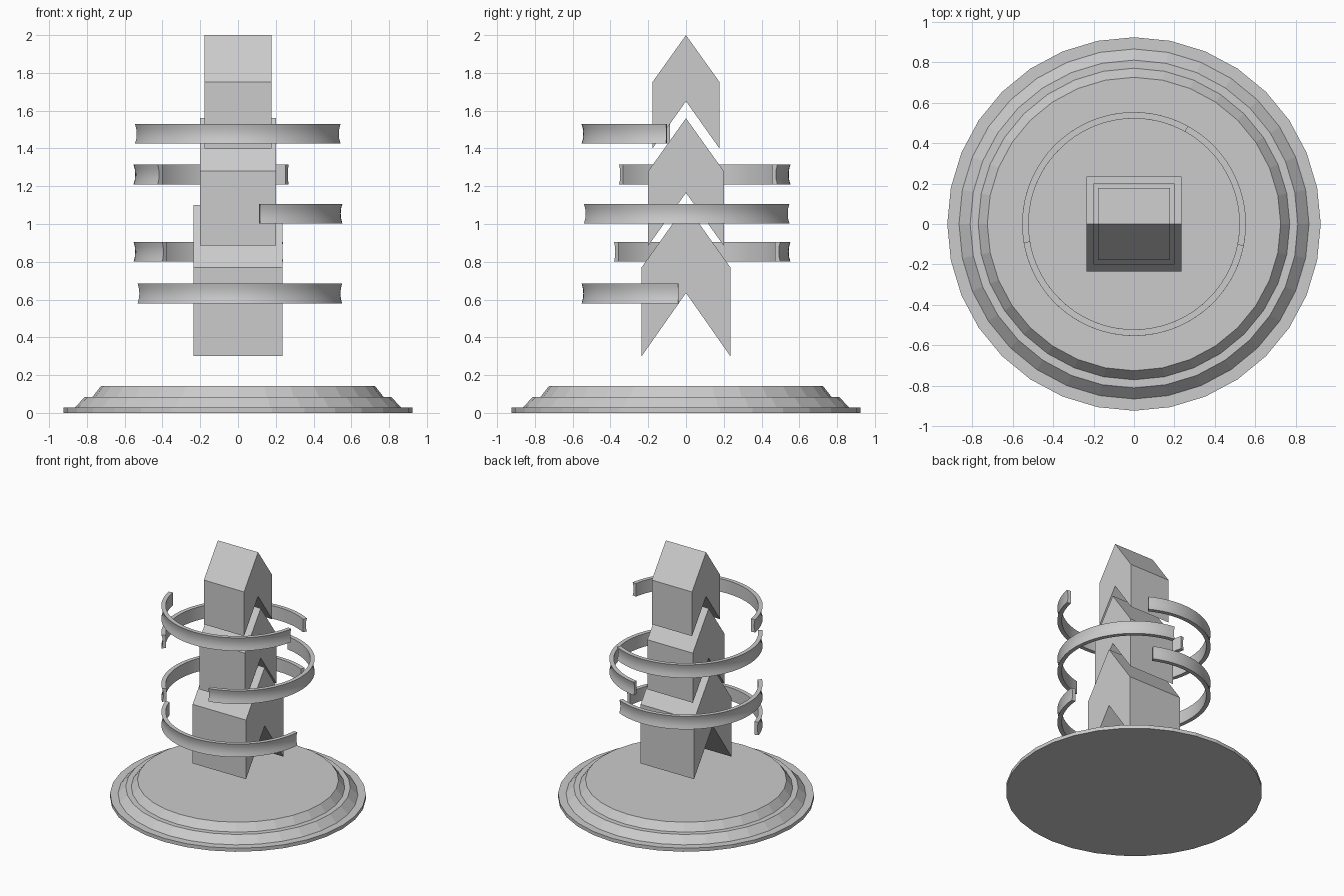
import bpy, bmesh
from math import cos, sin, radians, pi

if "Cube" in bpy.data.objects:
    bpy.data.objects.remove(bpy.data.objects["Cube"])


def make(name, verts, faces, smooth=None):
    me = bpy.data.meshes.new(name)
    bm = bmesh.new()
    vs = [bm.verts.new(v) for v in verts]
    for f in faces:
        bm.faces.new([vs[i] for i in f])
    bmesh.ops.recalc_face_normals(bm, faces=bm.faces)
    bm.to_mesh(me)
    bm.free()
    ob = bpy.data.objects.new(name, me)
    bpy.context.collection.objects.link(ob)
    if smooth:
        bpy.ops.object.select_all(action='DESELECT')
        ob.select_set(True)
        bpy.context.view_layer.objects.active = ob
        bpy.ops.object.shade_smooth_by_angle(angle=radians(smooth))
    return ob


# Stepped round base: 32-sided lathe of a small profile
N = 32
profile = [(0.923, 0), (0.923, 0.028), (0.865, 0.028), (0.81, 0.085),
           (0.77, 0.085), (0.725, 0.143)]
verts = [(r * cos(2 * pi * i / N), r * sin(2 * pi * i / N), z)
         for r, z in profile for i in range(N)]
faces = [(k * N + i, k * N + (i + 1) % N, (k + 1) * N + (i + 1) % N, (k + 1) * N + i)
         for k in range(len(profile) - 1) for i in range(N)]
faces += [tuple(range(N)), tuple(range((len(profile) - 1) * N, len(profile) * N))]
make("base", verts, faces)


# Three stacked chevron blocks, profile in yz extruded along x
def chevron(name, h, low, notch, shoulder, peak):
    pts = [(-h, low), (0, notch), (h, low), (h, shoulder), (0, peak), (-h, shoulder)]
    v = [(x, y, z) for x in (-h, h) for y, z in pts]
    f = [(i, (i + 1) % 6, (i + 1) % 6 + 6, i + 6) for i in range(6)]
    for o in (0, 6):
        f += [(o, o + 1, o + 4, o + 5), (o + 1, o + 2, o + 3, o + 4)]
    make(name, v, f)


chevron("lower_chevron", 0.235, 0.30, 0.635, 0.77, 1.10)
chevron("middle_chevron", 0.2, 0.885, 1.165, 1.28, 1.56)
chevron("upper_chevron", 0.177, 1.40, 1.65, 1.752, 2.0)


# Floating arc bands with a slightly hollow outer face
def band(name, zc, start, end, steps=40):
    h = 0.052
    sec = [(0.521, -h), (0.553, -h), (0.546, -h * 0.5), (0.544, 0),
           (0.546, h * 0.5), (0.553, h), (0.521, h)]
    n = len(sec)
    v = []
    for s in range(steps + 1):
        a = radians(start + (end - start) * s / steps)
        v += [(r * cos(a), r * sin(a), zc + z) for r, z in sec]
    f = [(s * n + i, s * n + (i + 1) % n, (s + 1) * n + (i + 1) % n, (s + 1) * n + i)
         for s in range(steps) for i in range(n)]
    f += [tuple(range(n)), tuple(range(steps * n, steps * n + n))]
    make(name, v, f, 30)


for i, (z, a, b) in enumerate([(0.632, 196.2, 355.7), (0.853, 64.5, 223.5),
                               (1.055, 282.3, 442), (1.262, 61, 219.8),
                               (1.477, 189.5, 349)]):
    band(f"arc_band_{i + 1}", z, a, b)
